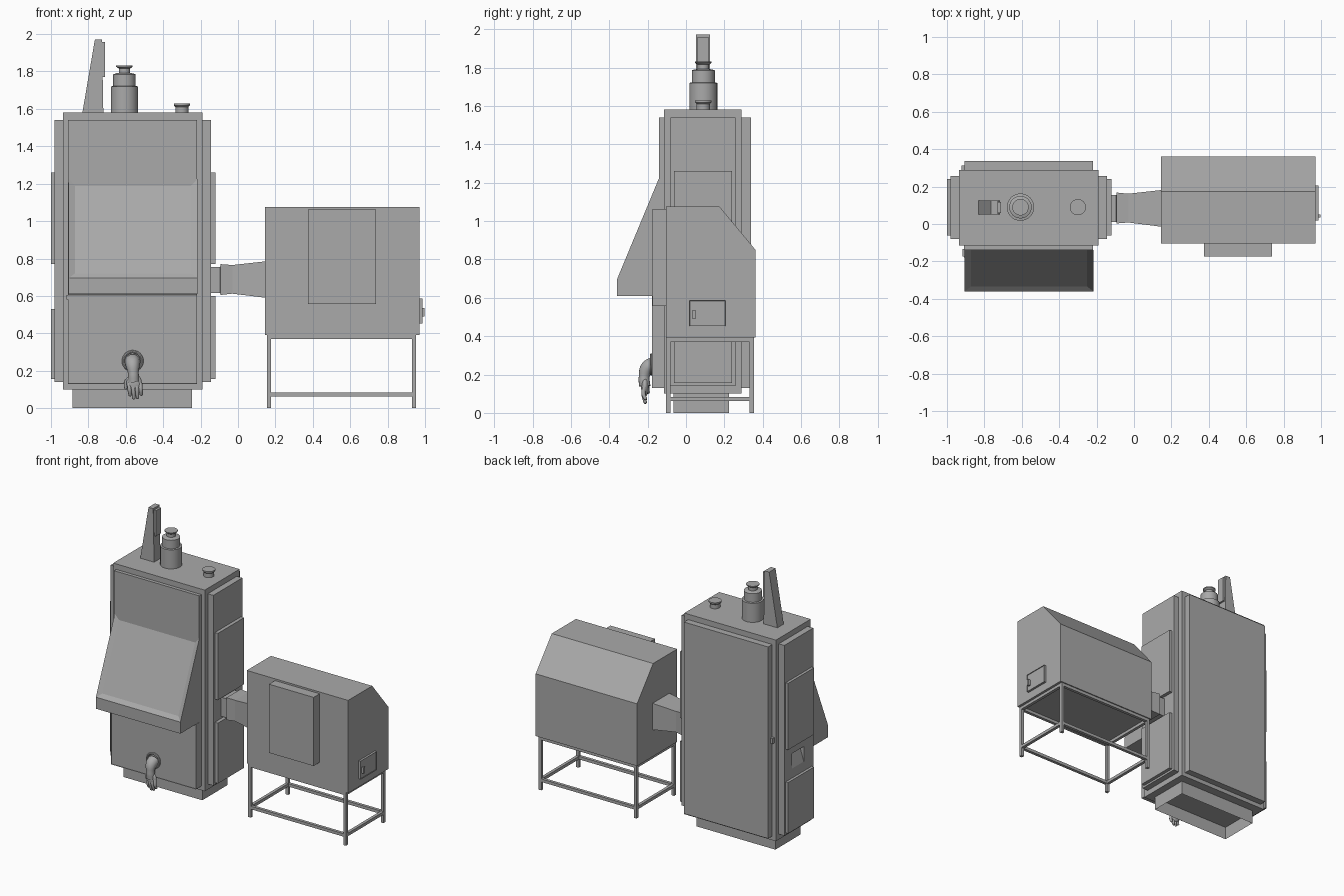
import bpy, bmesh, math
from mathutils import Vector

cube = bpy.data.objects.get("Cube")
if cube:
    bpy.data.objects.remove(cube, do_unlink=True)

# One painted metal colour
grey = bpy.data.materials.new("grey_metal")
grey.use_nodes = True
colour = (0.4, 0.4, 0.4, 1)
grey.diffuse_color = colour
for node in grey.node_tree.nodes:
    if node.type == 'BSDF_PRINCIPLED':
        node.inputs["Base Color"].default_value = colour


def finish(name, bm, smooth=False):
    bmesh.ops.recalc_face_normals(bm, faces=bm.faces)
    mesh = bpy.data.meshes.new(name)
    bm.to_mesh(mesh)
    bm.free()
    mesh.materials.append(grey)
    obj = bpy.data.objects.new(name, mesh)
    bpy.context.collection.objects.link(obj)
    if smooth:
        smooth_object(obj)
    return obj


def activate(obj):
    bpy.ops.object.select_all(action='DESELECT')
    obj.select_set(True)
    bpy.context.view_layer.objects.active = obj


def smooth_object(obj):
    activate(obj)
    bpy.ops.object.shade_smooth_by_angle(angle=math.radians(40))


def loft(name, rings, smooth=False):
    """Skin a row of equal point rings and close both ends."""
    bm = bmesh.new()
    loops = [[bm.verts.new(p) for p in ring] for ring in rings]
    for a, b in zip(loops, loops[1:]):
        for i in range(len(a)):
            j = (i + 1) % len(a)
            bm.faces.new((a[i], a[j], b[j], b[i]))
    bm.faces.new(loops[0])
    bm.faces.new(loops[-1])
    return finish(name, bm, smooth)


def box(name, x, y, z):
    return loft(name, [[(a, y[0], z[0]), (a, y[1], z[0]), (a, y[1], z[1]), (a, y[0], z[1])] for a in x])


def prism_x(name, x, profile):
    return loft(name, [[(a, y, z) for y, z in profile] for a in x])


def prism_y(name, y, profile):
    return loft(name, [[(x, b, z) for x, z in profile] for b in y])


def lathe(name, centre, profile, sides=32):
    """Turn (radius, height) pairs about a vertical axis."""
    turns = [math.tau * i / sides for i in range(sides)]
    return loft(name, [[(centre[0] + r * math.cos(t), centre[1] + r * math.sin(t), z)
                        for t in turns] for r, z in profile], True)


def inset(obj, direction, width, depth):
    """Frame the faces turned towards a direction and move their middle."""
    bm = bmesh.new()
    bm.from_mesh(obj.data)
    bm.normal_update()
    faces = [f for f in bm.faces if f.normal.dot(Vector(direction).normalized()) > 0.95]
    bmesh.ops.inset_region(bm, faces=faces, thickness=width, depth=depth, use_even_offset=True)
    bm.to_mesh(obj.data)
    bm.free()


def tube(name, points, radii, thickness):
    """Rounded, tapering tube through a few points."""
    curve = bpy.data.curves.new(name, 'CURVE')
    curve.dimensions = '3D'
    curve.bevel_depth = thickness
    curve.bevel_resolution = 3
    curve.resolution_u = 5
    curve.use_fill_caps = True
    spline = curve.splines.new('BEZIER')
    spline.bezier_points.add(len(points) - 1)
    for bp, p, r in zip(spline.bezier_points, points, radii):
        bp.co, bp.radius = p, r
        bp.handle_left_type = bp.handle_right_type = 'AUTO'
    curve.materials.append(grey)
    obj = bpy.data.objects.new(name, curve)
    bpy.context.collection.objects.link(obj)
    activate(obj)
    bpy.ops.object.convert(target='MESH')
    smooth_object(bpy.context.view_layer.objects.active)


# Tall cabinet on an open plinth
box("cabinet_body", (-.935, -.19), (-.115, .29), (.1, 1.58))
plinth = box("plinth", (-.885, -.245), (-.065, .225), (0, .1))
inset(plinth, (0, 0, -1), .006, -.09)
box("front_panel", (-.91, -.218), (-.14, -.115), (.13, 1.54))
box("back_panel", (-.905, -.22), (.29, .338), (.13, 1.54))
box("back_latch", (-.922, -.905), (.29, .312), (.82, .86))

# Side panels with raised covers
left_panel = box("left_side_panel", (-.19, -.145), (-.08, .257), (.14, 1.54))
right_panel = box("right_side_panel", (-.98, -.935), (-.08, .257), (.14, 1.54))
for side, x, low_top in (("left", (-.145, -.12), .6), ("right", (-1, -.98), .53)):
    box(side + "_upper_cover", x, (-.062, .24), (.77, 1.26))
    box(side + "_lower_cover", x, (-.062, .24), (.155, low_top))

# Sloping recess in the right side
cutter = prism_y("recess_cutter", (.03, .17), [(-1, .58), (-.98, .6), (-.945, .71), (-1, .71)])
cutter.hide_render = True
activate(right_panel)
cut = right_panel.modifiers.new("recess", 'BOOLEAN')
cut.object = cutter
cut.operation = 'DIFFERENCE'
bpy.ops.object.modifier_apply(modifier=cut.name)
bpy.data.objects.remove(cutter, do_unlink=True)

# Sloping viewing hood with a sunken screen
hood = prism_x("viewing_hood", (-.905, -.217),
               [(-.14, .61), (-.36, .61), (-.36, .695), (-.14, 1.225)])
inset(hood, (0, -.53, .22), .034, -.014)

# Lower door
door = box("lower_door", (-.91, -.218), (-.178, -.14), (.13, .608))
inset(door, (0, -1, 0), .026, 0)
inset(door, (0, -1, 0), .002, -.004)
box("door_hinge", (-.917, -.91), (-.175, -.135), (.58, .605))

# Glove port and hanging glove
bpy.ops.mesh.primitive_torus_add(location=(-.563, -.18, .252), rotation=(math.pi / 2, 0, 0),
                                 major_radius=.05, minor_radius=.008,
                                 major_segments=32, minor_segments=8)
port = bpy.context.object
port.name = "glove_port"
port.data.materials.append(grey)
smooth_object(port)
tube("glove_sleeve", [(-.563, -.17, .25), (-.563, -.2, .235), (-.56, -.218, .19), (-.558, -.215, .14)],
     [1.2, 1.1, .8, .85], .036)
bpy.ops.mesh.primitive_uv_sphere_add(segments=20, ring_count=12, radius=1, location=(-.555, -.214, .135))
palm = bpy.context.object
palm.name = "glove_palm"
palm.scale = (.041, .02, .05)
palm.data.materials.append(grey)
smooth_object(palm)
for i, tip in enumerate((.068, .052, .054, .072)):
    x = -.583 + i * .02
    tube("glove_finger_%d" % (i + 1),
         [(x, -.217, .135), (x + .003, -.222, .1), (x + .006, -.211, tip), (x + .006, -.209, tip - .005)],
         [1, 1, .8, .3], .011)
tube("glove_thumb", [(-.575, -.21, .165), (-.597, -.202, .14), (-.599, -.197, .105), (-.598, -.196, .1)],
     [1.1, 1, .8, .3], .011)

# Vents on the roof
lathe("large_vent", (-.607, .09), [(.073, 1.58), (.073, 1.72), (.06, 1.722), (.06, 1.785),
                                  (.045, 1.79), (.03, 1.792), (.03, 1.815), (.044, 1.825), (.044, 1.832)])
lathe("small_vent", (-.3, .09), [(.035, 1.58), (.035, 1.61), (.043, 1.618), (.043, 1.628)])

# Tapered roof mast
prism_y("roof_mast", (.052, .126), [(-.832, 1.58), (-.765, 1.972), (-.727, 1.972), (-.72, 1.58)])
box("mast_plate", (-.73, -.71), (.06, .118), (1.77, 1.958))

# Flared connecting duct
duct = [(-.15, .012, .155, .615, .755), (-.095, .012, .155, .615, .755),
        (-.094, .003, .168, .605, .77), (-.03, .008, .162, .612, .765), (.15, -.015, .182, .59, .785)]
loft("connecting_duct", [[(x, a, c), (x, b, c), (x, b, d), (x, a, d)] for x, a, b, c, d in duct])

# Side chamber with one chamfered edge
prism_x("chamber", (.145, .97), [(-.105, .392), (-.105, 1.075), (.175, 1.075), (.362, .85), (.362, .392)])
box("chamber_front_cover", (.375, .738), (-.175, -.105), (.557, 1.062))
hatch = box("chamber_hatch", (.97, .986), (.018, .205), (.452, .585))
inset(hatch, (1, 0, 0), .005, 0)
inset(hatch, (1, 0, 0), .002, -.004)
box("hatch_handle", (.98, .998), (.034, .05), (.49, .535))

# Stand: four legs joined by two levels of rails
leg_x = ((.155, .177), (.93, .952))
leg_y = ((-.104, -.082), (.332, .354))
for ix, x in enumerate(leg_x):
    for iy, y in enumerate(leg_y):
        box("stand_leg_%d%d" % (ix, iy), x, y, (0, .392))
for level, z in (("low", (.062, .084)), ("top", (.37, .392))):
    for i in range(2):
        box("%s_long_rail_%d" % (level, i), (.177, .93), leg_y[i], z)
        box("%s_cross_rail_%d" % (level, i), leg_x[i], (-.082, .332), z)
